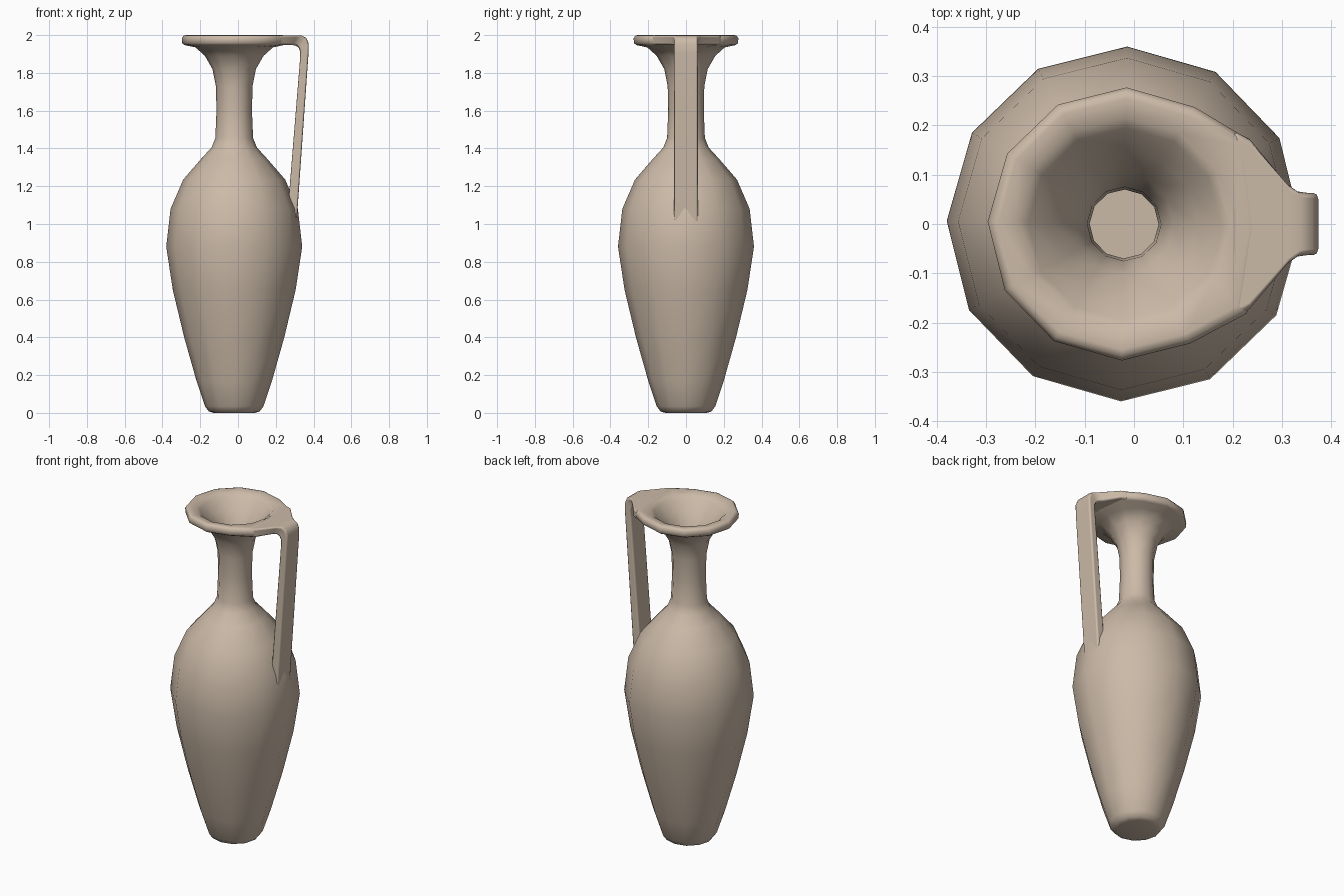
import bpy
import bmesh
from math import radians, sin, cos

if "Cube" in bpy.data.objects:
    bpy.data.objects.remove(bpy.data.objects["Cube"])

SIDES = 12
AXIS_X = -0.02

# Single clay colour
clay = bpy.data.materials.new("tan clay")
clay.use_nodes = True
colour = (0.60, 0.49, 0.39, 1)
clay.diffuse_color = colour
clay.node_tree.nodes["Principled BSDF"].inputs["Base Color"].default_value = colour


def finish(name, bm):
    bmesh.ops.recalc_face_normals(bm, faces=bm.faces)
    mesh = bpy.data.meshes.new(name)
    bm.to_mesh(mesh)
    bm.free()
    obj = bpy.data.objects.new(name, mesh)
    bpy.context.collection.objects.link(obj)
    mesh.materials.append(clay)
    for poly in mesh.polygons:
        poly.use_smooth = True
    return obj


def loft(name, rings):
    """Skin closed rings of equal length and cap both ends."""
    bm = bmesh.new()
    loops = [[bm.verts.new(p) for p in ring] for ring in rings]
    for a, b in zip(loops, loops[1:]):
        for i in range(len(a)):
            j = (i + 1) % len(a)
            bm.faces.new((a[i], a[j], b[j], b[i]))
    bm.faces.new(loops[0])
    bm.faces.new(loops[-1])
    return finish(name, bm)


def ring(r, z):
    """One turned ring; the wide rim flares towards the handle."""
    points = []
    for i in range(SIDES):
        t = radians(360 * i / SIDES - 1)
        x, y = r * cos(t), r * sin(t)
        if r > 0.25 and z > 1.9 and i in (1, SIDES - 1):
            x, y = x * 1.05, y * 1.27
        points.append((AXIS_X + x, y, z))
    return points


# Vase: foot, belly, neck, rim, then the inside of the mouth and belly
outer = [(0.11, 0), (0.135, 0.008), (0.155, 0.035), (0.2, 0.17), (0.265, 0.4),
         (0.325, 0.65), (0.36, 0.88), (0.337, 1.08), (0.27, 1.235),
         (0.175, 1.345), (0.12, 1.405), (0.1, 1.455), (0.094, 1.6),
         (0.097, 1.73), (0.115, 1.82), (0.155, 1.89), (0.205, 1.935)]
rim = [(0.262, 1.947), (0.276, 1.957), (0.277, 1.984), (0.268, 1.997), (0.255, 2.0)]
inner = [(0.215, 1.992), (0.195, 1.975), (0.15, 1.92), (0.1, 1.85), (0.075, 1.76),
         (0.07, 1.6), (0.075, 1.43), (0.24, 1.2), (0.32, 0.88), (0.16, 0.17), (0.11, 0.05)]
vase = loft("vase_body", [ring(r, z) for r, z in outer + rim + inner])
bpy.context.view_layer.objects.active = vase
vase.select_set(True)
bpy.ops.object.shade_smooth_by_angle(angle=radians(62))

# Strap handle: outer x, z, inner x, z, half width at each section
sections = [(0.2, 1.999, 0.2, 1.948, 0.19), (0.235, 1.999, 0.235, 1.948, 0.172),
            (0.315, 1.999, 0.29, 1.947, 0.082), (0.338, 1.997, 0.308, 1.943, 0.066),
            (0.362, 1.985, 0.32, 1.934, 0.063), (0.374, 1.955, 0.329, 1.915, 0.063),
            (0.373, 1.9, 0.329, 1.88, 0.063), (0.31, 1.005, 0.258, 1.005, 0.063)]
handle = loft("strap_handle", [
    [(ox, -w, oz), (ox, w, oz), (ix, w, iz), (ix, -w, iz)]
    for ox, oz, ix, iz, w in sections])
bevel = handle.modifiers.new("soft edges", 'BEVEL')
bevel.width = 0.012
bevel.segments = 2
bevel.limit_method = 'ANGLE'
bevel.angle_limit = radians(60)
bevel.harden_normals = True
